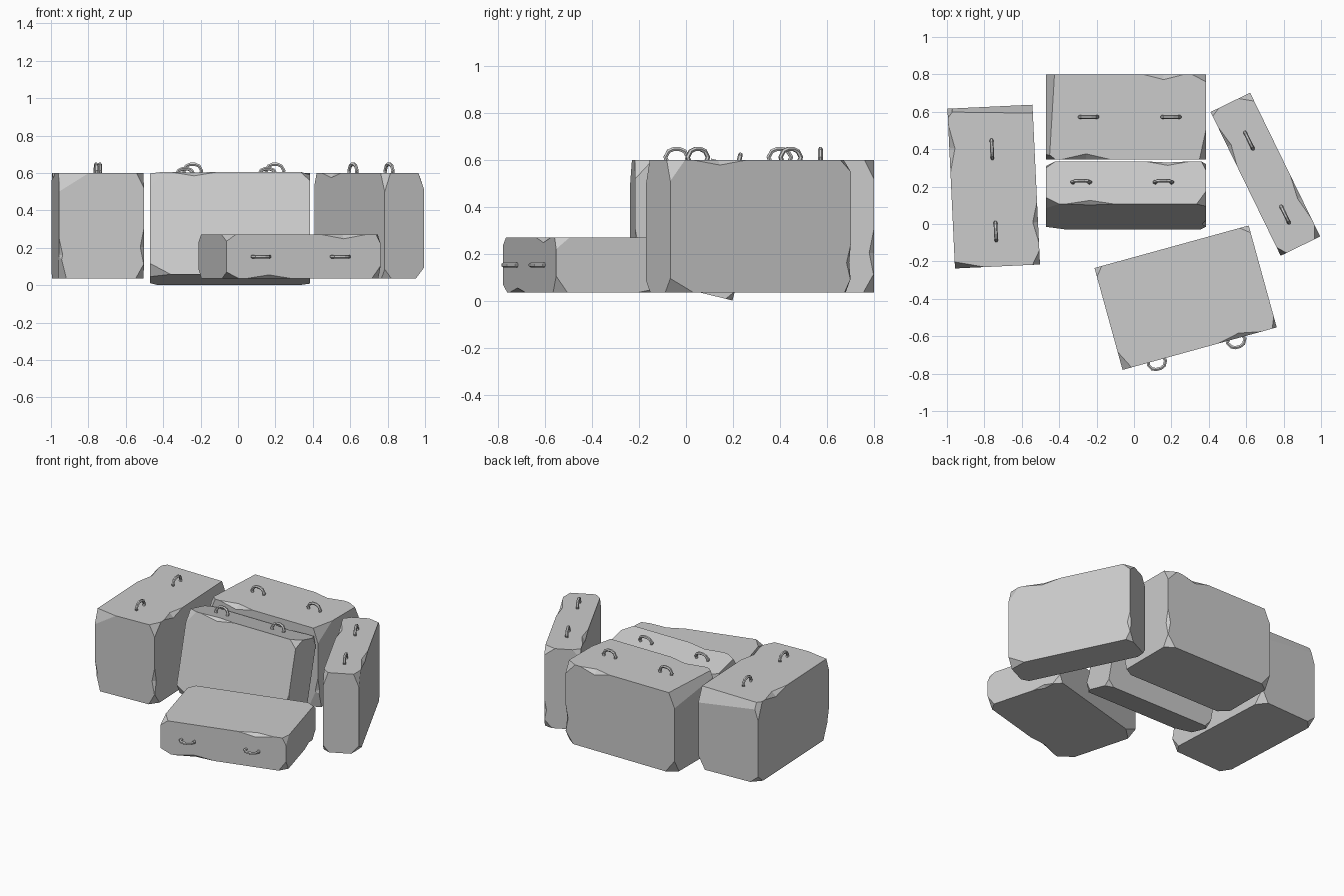
import bpy, bmesh
from math import radians
from mathutils import Matrix, Vector

if "Cube" in bpy.data.objects:
    bpy.data.objects.remove(bpy.data.objects["Cube"])

scene = bpy.context.scene.collection


def link(name, data):
    ob = bpy.data.objects.new(name, data)
    scene.objects.link(ob)
    return ob


def bake(ob):
    """Evaluated copy of the mesh; removes the helper object."""
    bpy.context.view_layer.update()
    dg = bpy.context.evaluated_depsgraph_get()
    me = bpy.data.meshes.new_from_object(ob.evaluated_get(dg))
    bpy.data.objects.remove(ob)
    return me


def chipped_block(half, corners, notches):
    """Box with sliced corners and two-facet chips along its edges."""
    half = Vector(half)
    bm = bmesh.new()
    bmesh.ops.create_cube(bm, size=2)
    bmesh.ops.scale(bm, vec=half, verts=bm.verts)
    for s, d in corners:
        n = Vector([s[i] / d[i] for i in range(3)])
        p = Vector([s[i] * half[i] for i in range(3)])
        p.x -= s[0] * d[0]
        r = bmesh.ops.bisect_plane(bm, geom=bm.verts[:] + bm.edges[:] + bm.faces[:],
                                   plane_co=p, plane_no=n, clear_outer=True)
        edges = [e for e in r['geom_cut'] if isinstance(e, bmesh.types.BMEdge)]
        bmesh.ops.holes_fill(bm, edges=edges, sides=0)
    bmesh.ops.recalc_face_normals(bm, faces=bm.faces)
    me = bpy.data.meshes.new("block_mesh")
    bm.to_mesh(me)
    bm.free()
    block = link("block_helper", me)
    cutters = []
    for pos, size in notches:
        cb = bmesh.new()
        for i in range(3):
            for s in (-1, 1):
                v = Vector([pos[k] * half[k] for k in range(3)])
                v[i] += s * size[i]
                cb.verts.new(v)
        bmesh.ops.convex_hull(cb, input=cb.verts)
        bmesh.ops.recalc_face_normals(cb, faces=cb.faces)
        cm = bpy.data.meshes.new("chip_cutter")
        cb.to_mesh(cm)
        cb.free()
        c = link("chip_cutter", cm)
        c.hide_render = True
        cutters.append(c)
        mod = block.modifiers.new("chip", 'BOOLEAN')
        mod.operation, mod.solver, mod.object = 'DIFFERENCE', 'EXACT', c
    me = bake(block)
    for c in cutters:
        bpy.data.objects.remove(c)
    return me


# Thick and thin block meshes: (corner signs, cut lengths), (edge position, chip size)
thick = chipped_block((0.4275, 0.2275, 0.2825), [
    ((-1, 1, 1), (0.045, 0.75, 0.10)),
    ((1, 1, 1), (0.075, 0.04, 0.08)),
    ((1, -1, 1), (0.035, 0.16, 0.10)),
    ((1, 1, -1), (0.06, 0.045, 0.08)),
    ((1, -1, -1), (0.07, 0.04, 0.16)),
    ((-1, 1, -1), (0.07, 0.05, 0.09)),
    ((-1, -1, -1), (0.06, 0.06, 0.05)),
    ((-1, -1, 1), (0.05, 0.04, 0.12)),
], [
    ((0.47, 1, 1), (0.11, 0.028, 0.03)),
    ((-0.5, -1, 1), (0.13, 0.03, 0.03)),
    ((1, -1, -0.55), (0.02, 0.02, 0.09)),
    ((1, 1, -0.4), (0.02, 0.02, 0.10)),
])
thin = chipped_block((0.4275, 0.1175, 0.2825), [
    ((-1, -1, -1), (0.11, 0.05, 0.06)),
    ((-1, -1, 1), (0.07, 0.035, 0.09)),
    ((1, -1, 1), (0.05, 0.07, 0.05)),
    ((1, -1, -1), (0.03, 0.05, 0.06)),
    ((-1, 1, 1), (0.05, 0.035, 0.10)),
    ((1, 1, 1), (0.025, 0.05, 0.06)),
    ((-1, 1, -1), (0.04, 0.04, 0.05)),
    ((1, 1, -1), (0.05, 0.03, 0.04)),
], [
    ((-0.45, -1, 1), (0.13, 0.02, 0.022)),
    ((0.52, 1, 1), (0.12, 0.022, 0.025)),
    ((1, -1, -0.55), (0.02, 0.015, 0.08)),
])

# Lifting loop: bent bar
cu = bpy.data.curves.new("loop_curve", 'CURVE')
cu.dimensions, cu.bevel_depth, cu.bevel_resolution = '3D', 0.01, 1
side = [(0.036, -0.02), (0.048, 0.012), (0.034, 0.037)]
path = [(-x, z) for x, z in side] + [(-0.013, 0.046), (0.013, 0.046)] + side[::-1]
sp = cu.splines.new('POLY')
sp.points.add(len(path) - 1)
for p, (x, z) in zip(sp.points, path):
    p.co = (x, 0, z, 1)
sp.use_smooth = False
cu.use_fill_caps = True
loop = bake(link("loop_helper", cu))


def place(name, mesh, loc, turn, tilt, offset):
    """One block with its two lifting loops."""
    m = (Matrix.Translation(loc) @ Matrix.Rotation(radians(turn), 4, 'Z')
         @ Matrix.Rotation(radians(tilt), 4, 'X'))
    link(name, mesh).matrix_world = m
    for tag, s in (("a", -1), ("b", 1)):
        ob = link(f"{name}_lifting_loop_{tag}", loop)
        ob.matrix_world = m @ Matrix.Translation((offset + s * 0.22, 0, 0.2825))


place("left_block", thick, (-0.75, 0.2, 0.3175), -87.3, 0, 0.02)
place("back_block", thick, (-0.0425, 0.5725, 0.3175), 0, 0, 0.02)
place("leaning_slab", thin, (-0.0425, 0.1525, 0.3035), 0, -14, -0.02)
place("right_slab", thin, (0.7025, 0.266, 0.3175), 116, 0, -0.02)
place("fallen_slab", thin, (0.276, -0.394, 0.1525), 15.4, 90, -0.02)
